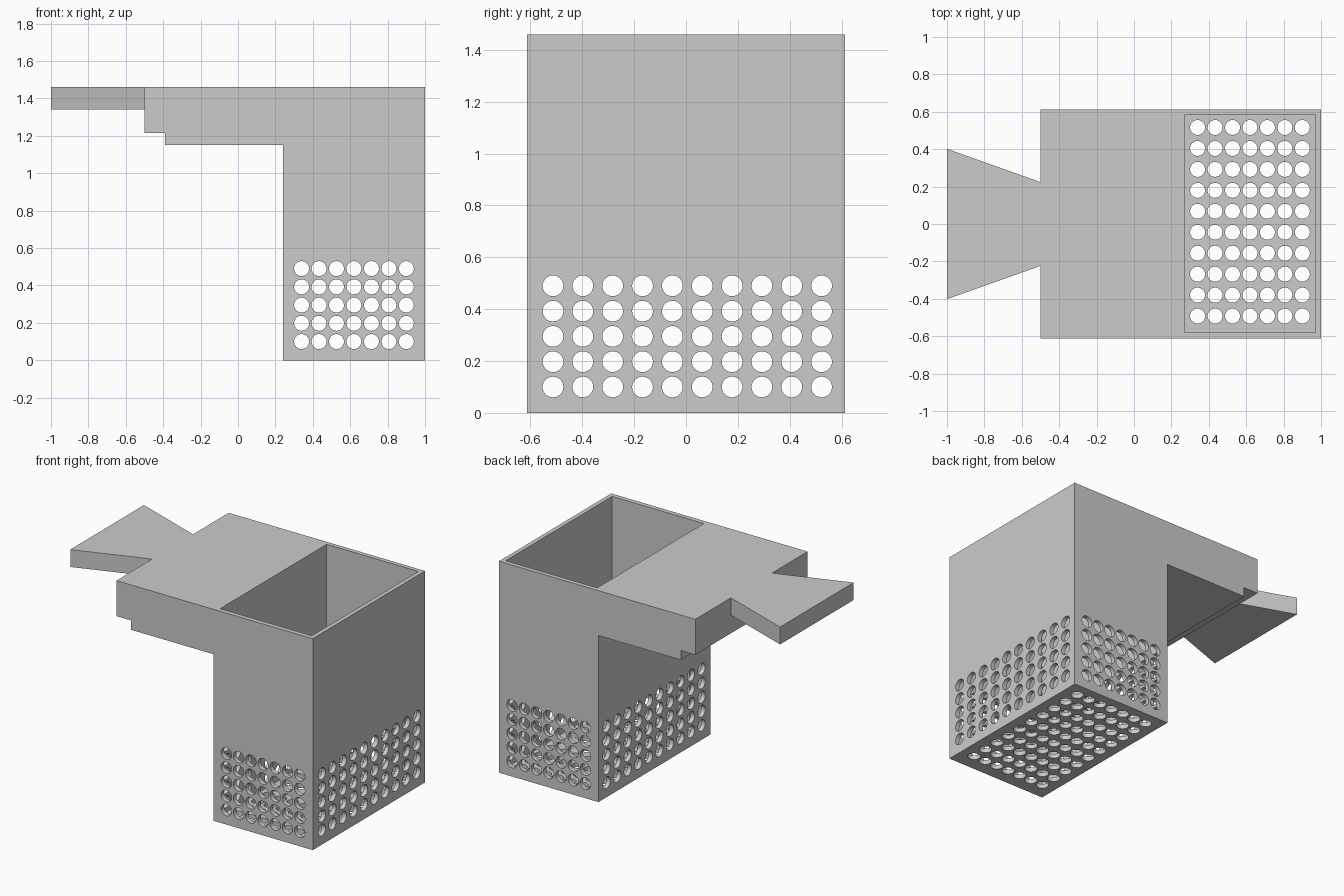
import bpy
import bmesh
from mathutils import Matrix, Vector

cube = bpy.data.objects.get("Cube")
if cube:
    bpy.data.objects.remove(cube, do_unlink=True)

grey = bpy.data.materials.new("plain grey")
grey.use_nodes = True
colour = (0.6, 0.6, 0.6, 1)
grey.diffuse_color = colour
grey.node_tree.nodes["Principled BSDF"].inputs["Base Color"].default_value = colour


def add_object(name, bm):
    bmesh.ops.recalc_face_normals(bm, faces=bm.faces)
    mesh = bpy.data.meshes.new(name)
    bm.to_mesh(mesh)
    bm.free()
    mesh.materials.append(grey)
    obj = bpy.data.objects.new(name, mesh)
    bpy.context.collection.objects.link(obj)
    return obj


def prism(name, points, offset):
    """Extrude a flat outline along an offset vector."""
    bm = bmesh.new()
    face = bm.faces.new([bm.verts.new(p) for p in points])
    moved = bmesh.ops.extrude_face_region(bm, geom=[face])["geom"]
    verts = [v for v in moved if isinstance(v, bmesh.types.BMVert)]
    bmesh.ops.translate(bm, verts=verts, vec=offset)
    return add_object(name, bm)


def row(first, last, count):
    return [first + (last - first) * i / (count - 1) for i in range(count)]


def rods(name, centres, axis):
    """Parallel rods that punch a grid of round holes."""
    bm = bmesh.new()
    turn = Vector((0, 0, 1)).rotation_difference(Vector(axis)).to_matrix().to_4x4()
    for centre in centres:
        bmesh.ops.create_cone(bm, cap_ends=True, segments=32, radius1=0.04,
                              radius2=0.04, depth=1.6,
                              matrix=Matrix.Translation(centre) @ turn)
    return add_object(name, bm)


def cut(target, cutter):
    cutter.hide_render = True
    mod = target.modifiers.new("cut", "BOOLEAN")
    mod.operation = "DIFFERENCE"
    mod.solver = "EXACT"
    mod.object = cutter
    bpy.context.view_layer.objects.active = target
    bpy.ops.object.modifier_apply(modifier=mod.name)
    bpy.data.objects.remove(cutter, do_unlink=True)


# Body: tall basket with a stepped shelf
half = 0.6125
outline = [(1, 0), (1, 1.46), (-0.5, 1.46), (-0.5, 1.215),
           (-0.39, 1.215), (-0.39, 1.15), (0.24, 1.15), (0.24, 0)]
body = prism("basket_body", [(x, -half, z) for x, z in outline], (0, 2 * half, 0))

# Open cavity
hollow = [(0.27, -0.58), (0.97, -0.58), (0.97, 0.582), (0.27, 0.582)]
cut(body, prism("cavity_cutter", [(x, y, 0.03) for x, y in hollow], (0, 0, 2)))

# Drain holes in the four walls and the floor
columns = row(0.34, 0.9, 7)
levels = row(0.1, 0.49, 5)
cut(body, rods("front_back_holes", [(x, 0, z) for x in columns for z in levels], (0, 1, 0)))
cut(body, rods("side_holes", [(0.6, y, z) for y in row(-0.513, 0.523, 10) for z in levels], (1, 0, 0)))
cut(body, rods("floor_holes", [(x, y, 0) for x in columns for y in row(-0.492, 0.516, 10)], (0, 0, 1)))

# Flared dovetail tab
tab = [(-1, -0.402), (-0.5, -0.224), (-0.5, 0.224), (-1, 0.402)]
prism("dovetail_tab", [(x, y, 1.34) for x, y in tab], (0, 0, 0.12))
